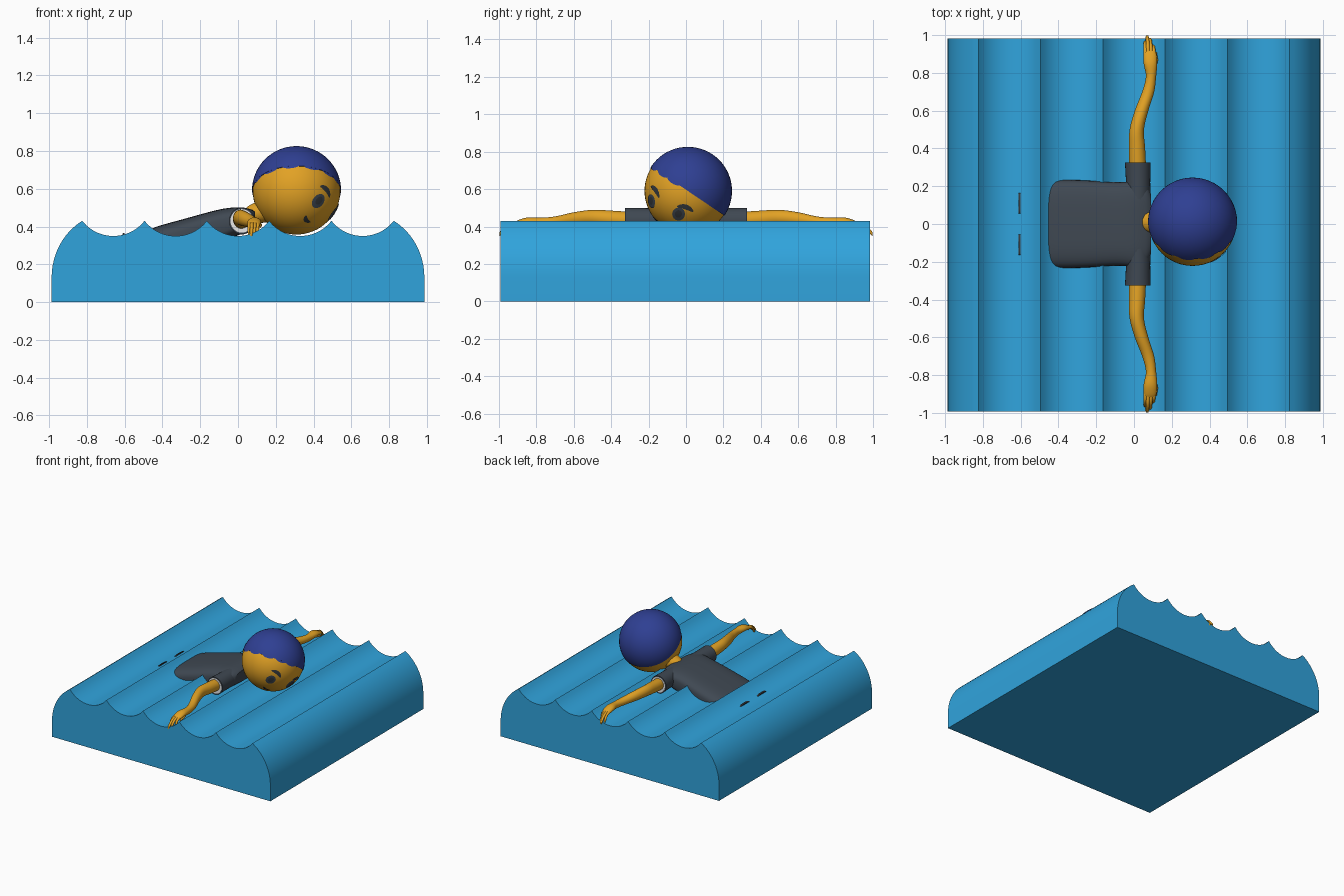
import bpy, bmesh, math
from mathutils import Vector, Matrix

cube = bpy.data.objects.get("Cube")
if cube:
    bpy.data.objects.remove(cube, do_unlink=True)


def material(name, rgb):
    m = bpy.data.materials.new(name)
    m.use_nodes = True
    m.diffuse_color = (*rgb, 1)
    m.node_tree.nodes["Principled BSDF"].inputs["Base Color"].default_value = (*rgb, 1)
    return m


WATER = material("water blue", (0.03, 0.37, 0.72))
SKIN = material("golden skin", (0.76, 0.36, 0.018))
SHIRT = material("charcoal shirt", (0.05, 0.065, 0.085))
HAIR = material("navy hair", (0.028, 0.05, 0.29))
FEATURE = material("dark features", (0.035, 0.04, 0.045))
LINING = material("white lining", (0.9, 0.9, 0.9))


def finish(name, bm, mat):
    bmesh.ops.recalc_face_normals(bm, faces=bm.faces)
    me = bpy.data.meshes.new(name)
    bm.to_mesh(me)
    bm.free()
    ob = bpy.data.objects.new(name, me)
    bpy.context.collection.objects.link(ob)
    me.materials.append(mat)
    bpy.ops.object.select_all(action='DESELECT')
    ob.select_set(True)
    bpy.context.view_layer.objects.active = ob
    bpy.ops.object.shade_smooth_by_angle(angle=math.radians(40))
    return ob


def loft(name, stations, axis, mat, power=2, sides=28):
    """Skin rings (x, y, z, half width, half height) strung along an axis."""
    bm = bmesh.new()
    rings = []
    for x, y, z, a, b in stations:
        ring = []
        for i in range(sides):
            t = math.tau * i / sides
            c, s = math.cos(t), math.sin(t)
            u = a * math.copysign(abs(c) ** (2 / power), c)
            v = b * math.copysign(abs(s) ** (2 / power), s)
            off = (0, u, v) if axis == 'x' else (u, 0, v)
            ring.append(bm.verts.new(Vector((x, y, z)) + Vector(off)))
        rings.append(ring)
    for p, q in zip(rings, rings[1:]):
        for i in range(sides):
            j = (i + 1) % sides
            bm.faces.new((p[i], p[j], q[j], q[i]))
    bm.faces.new(rings[0])
    bm.faces.new(rings[-1])
    return finish(name, bm, mat)


def smooth_path(points, steps=5):
    """Catmull-Rom interpolation of station tuples."""
    out = []
    n = len(points)
    for i in range(n - 1):
        a, b, c, d = (points[max(0, min(n - 1, i + k))] for k in (-1, 0, 1, 2))
        for s in range(steps):
            t = s / steps
            out.append(tuple(0.5 * (2 * q + (r - p) * t + (2 * p - 5 * q + 4 * r - w) * t * t
                                    + (3 * q - p - 3 * r + w) * t ** 3)
                             for p, q, r, w in zip(a, b, c, d)))
    return out + [points[-1]]


# Water block: rounded ends and five scalloped waves
half, cusp, dip, crest = 0.987, 0.825, 0.08, 0.43
right_end = []
for i in range(13):
    t = math.radians(60.5) * i / 12
    right_end.append((half - 0.32 + 0.32 * math.cos(t), 0.13 + 0.345 * math.sin(t)))
pitch = 2 * cusp / 5
radius = (pitch ** 2 / 4 + dip ** 2) / (2 * dip)
waves = []
for w in range(5):
    mid = cusp - pitch * (w + 0.5)
    for i in range(17):
        if w == 0 and i == 0 or i == 16:
            continue
        dx = pitch * (0.5 - i / 16)
        waves.append((mid + dx, crest - dip + radius - math.sqrt(radius ** 2 - dx ** 2)))
left_end = [(-x, z) for x, z in reversed(right_end)]
outline = [(-half, 0), (half, 0)] + right_end + waves + left_end
bm = bmesh.new()
front = bm.faces.new([bm.verts.new((x, -0.992, z)) for x, z in outline])
ext = bmesh.ops.extrude_face_region(bm, geom=[front])
bmesh.ops.translate(bm, vec=(0, 1.975, 0), verts=[v for v in ext["geom"] if isinstance(v, bmesh.types.BMVert)])
finish("water", bm, WATER)

# Torso sloping down into the water
loft("torso", smooth_path([
    (0.09, 0, 0.435, 0.16, 0.045), (0.06, 0, 0.432, 0.21, 0.062),
    (0.0, 0, 0.428, 0.225, 0.074), (-0.1, 0, 0.40, 0.222, 0.09),
    (-0.28, 0, 0.348, 0.232, 0.094), (-0.44, 0, 0.302, 0.232, 0.094),
    (-0.5, 0, 0.28, 0.21, 0.08)]), 'x', SHIRT, power=3.6, sides=40)

# Neck rising from the collar to the head
loft("neck", [(0.03, 0.01, 0.465, 0.025, 0.02), (0.06, 0.01, 0.468, 0.05, 0.045),
              (0.1, 0.01, 0.475, 0.06, 0.058), (0.18, 0.01, 0.51, 0.085, 0.085)], 'x', SKIN)

# Sleeves, arms, hands and heels on both sides
for side, s in (("left", 1), ("right", -1)):
    loft(side + "_sleeve", [(0.02, s * 0.12, 0.428, 0.068, 0.07), (0.022, s * 0.22, 0.43, 0.064, 0.068),
                            (0.02, s * 0.325, 0.43, 0.068, 0.07)], 'y', SHIRT)
    loft(side + "_sleeve_lining", [(0.02, s * 0.32, 0.43, 0.06, 0.062),
                                   (0.02, s * 0.327, 0.43, 0.06, 0.062)], 'y', LINING)
    arm = [(0.02, 0.28, 0.432, 0.045, 0.045), (0.016, 0.4, 0.44, 0.043, 0.045),
           (0.015, 0.5, 0.447, 0.038, 0.042), (0.04, 0.6, 0.438, 0.036, 0.038),
           (0.075, 0.7, 0.424, 0.032, 0.03), (0.09, 0.78, 0.42, 0.027, 0.027),
           (0.087, 0.85, 0.424, 0.036, 0.024), (0.085, 0.9, 0.415, 0.034, 0.018),
           (0.082, 0.925, 0.407, 0.025, 0.01)]
    loft(side + "_arm", smooth_path([(x, s * y, z, a, b) for x, y, z, a, b in arm]), 'y', SKIN)
    # Four fingers curling down over the edge, and a thumb
    for k, (tip_x, tip_y) in enumerate([(0.06, 0.97), (0.07, 0.998), (0.085, 0.985), (0.1, 0.955)]):
        base_x = 0.061 + 0.015 * k
        finger = [(base_x, 0.88, 0.418, 0.011, 0.011),
                  ((base_x + tip_x) / 2, (0.88 + tip_y) / 2 + 0.01, 0.405, 0.01, 0.011),
                  (tip_x, tip_y - 0.006, 0.365, 0.008, 0.012), (tip_x, tip_y, 0.352, 0.003, 0.004)]
        loft(side + "_finger_%d" % (k + 1),
             smooth_path([(x, s * y, z, a, b) for x, y, z, a, b in finger], 4), 'y', SKIN, sides=12)
    loft(side + "_thumb", [(0.105, s * 0.82, 0.42, 0.012, 0.012), (0.117, s * 0.87, 0.408, 0.01, 0.01),
                           (0.115, s * 0.91, 0.395, 0.005, 0.005)], 'y', SKIN, sides=12)
    # Heel just breaking the surface
    loft(side + "_heel", [(-0.612, s * 0.11, 0.33, 0.06, 0.034), (-0.6, s * 0.11, 0.33, 0.06, 0.037)],
         'x', FEATURE, power=4)

# Head and hair cap
CENTRE = Vector((0.31, 0.01, 0.59))
R = 0.232


def ball(name, r, mat, cut=None):
    bm = bmesh.new()
    bmesh.ops.create_uvsphere(bm, u_segments=48, v_segments=32, radius=r, matrix=Matrix.Translation(CENTRE))
    if cut:
        bmesh.ops.bisect_plane(bm, geom=bm.verts[:] + bm.edges[:] + bm.faces[:],
                               plane_co=CENTRE, plane_no=cut, clear_inner=True)
        rim = [e for e in bm.edges if e.is_boundary]
        bmesh.ops.holes_fill(bm, edges=rim, sides=0)
    return finish(name, bm, mat)


crown = Vector((0, 0.56, 0.83)).normalized()
ball("head", R, SKIN)
ball("hair", R + 0.004, HAIR, crown)


def patch(name, direction, up, w, h, mat, lift=0.004, bend=0.0):
    """Thin oval hugging the head; bend curves its long axis."""
    d = Vector(direction).normalized()
    u = Vector(up)
    u = (u - d * u.dot(d)).normalized()
    r = u.cross(d)
    bm = bmesh.new()

    def point(t, k):
        a, b = math.cos(t) * k, math.sin(t) * k
        p = d * R + r * (a * w) + u * (b * h - bend * a * a)
        return bm.verts.new(CENTRE + p.normalized() * (R + lift))

    rings = [[point(math.tau * i / 24, k / 4) for i in range(24)] for k in range(1, 5)]
    mid = point(0, 0)
    for i in range(24):
        j = (i + 1) % 24
        bm.faces.new((mid, rings[0][i], rings[0][j]))
        for p, q in zip(rings, rings[1:]):
            bm.faces.new((p[i], q[i], q[j], p[j]))
    ob = finish(name, bm, mat)
    # Face the oval outward
    if ob.data.polygons[0].normal.dot(d) < 0:
        ob.data.flip_normals()
    return ob


# Face, turned forward and down toward the water
UP = (0.6, 0.28, 0.7)
patch("right_eye", (0.115, -0.195, -0.055), UP, 0.034, 0.042, SHIRT)
patch("right_pupil", (0.118, -0.195, -0.052), UP, 0.018, 0.024, FEATURE, 0.006)
patch("left_eye", (0.193, -0.05, -0.125), UP, 0.034, 0.042, SHIRT)
patch("left_pupil", (0.195, -0.05, -0.122), UP, 0.018, 0.024, FEATURE, 0.006)
patch("right_brow", (0.158, -0.17, 0.005), UP, 0.046, 0.014, FEATURE, bend=0.014)
patch("left_brow", (0.217, -0.01, -0.085), UP, 0.046, 0.014, FEATURE, bend=0.014)
patch("mouth", (0.05, -0.169, -0.156), UP, 0.03, 0.012, FEATURE, bend=-0.012)

# Locks softening the hairline at the front
across = Vector((1, 0, 0))
forward = across.cross(crown)
if forward.y > 0:
    forward.negate()
for i, turn in enumerate((-62, -36, -8, 20, 46, 66)):
    t = math.radians(turn)
    spot = across * math.sin(t) + forward * math.cos(t) + crown * 0.02
    patch("hair_lock_%d" % (i + 1), spot, crown, 0.045, 0.018, HAIR, 0.003)
